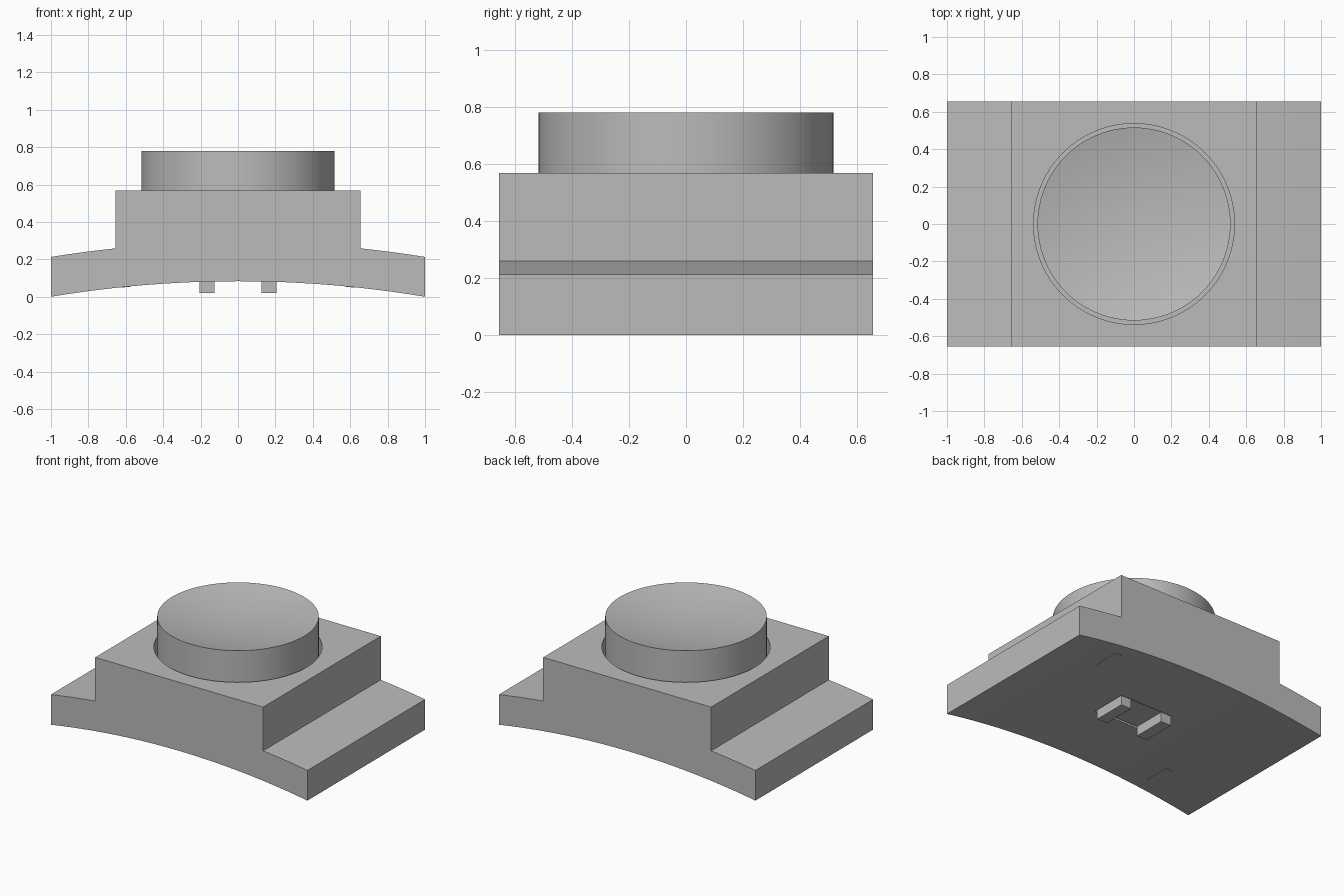
import bpy, bmesh, math

if "Cube" in bpy.data.objects:
    bpy.data.objects.remove(bpy.data.objects["Cube"], do_unlink=True)

grey = bpy.data.materials.new("plain grey")
grey.use_nodes = True
GREY = (0.5, 0.5, 0.5, 1)
grey.diffuse_color = GREY
grey.node_tree.nodes["Principled BSDF"].inputs["Base Color"].default_value = GREY

RADIUS = 6.07   # curvature of the underside
CROWN = 0.083   # height of the underside at the middle
STEPS = 24


def arch(x, lift=0.0):
    """Height of an arc concentric with the underside."""
    r = RADIUS + lift
    return CROWN - RADIUS + math.sqrt(r * r - x * x)


def arc_points(x0, x1, lift=0.0, steps=STEPS):
    xs = [x0 + (x1 - x0) * i / steps for i in range(steps + 1)]
    return [(x, arch(x, lift)) for x in xs]


def finish(name, bm, smooth=True):
    bmesh.ops.recalc_face_normals(bm, faces=bm.faces)
    mesh = bpy.data.meshes.new(name)
    bm.to_mesh(mesh)
    bm.free()
    mesh.materials.append(grey)
    ob = bpy.data.objects.new(name, mesh)
    bpy.context.collection.objects.link(ob)
    if smooth:
        shade(ob)
    return ob


def shade(ob):
    bpy.ops.object.select_all(action="DESELECT")
    ob.select_set(True)
    bpy.context.view_layer.objects.active = ob
    bpy.ops.object.shade_smooth_by_angle(angle=math.radians(30))


def add_prism(bm, outline, y0, y1):
    """Extrude an x-z outline along y."""
    face = bm.faces.new([bm.verts.new((x, y0, z)) for x, z in outline])
    out = bmesh.ops.extrude_face_region(bm, geom=[face])["geom"]
    verts = [g for g in out if isinstance(g, bmesh.types.BMVert)]
    bmesh.ops.translate(bm, verts=verts, vec=(0, y1 - y0, 0))


def add_box(bm, x0, x1, y0, y1, z0, z1):
    add_prism(bm, [(x0, z0), (x1, z0), (x1, z1), (x0, z1)], y0, y1)


def add_lathe(bm, profile, segments=96):
    """Spin an r-z profile that starts and ends on the axis."""
    rings = []
    for r, z in profile:
        n = 1 if r == 0 else segments
        rings.append([bm.verts.new((r * math.cos(math.tau * i / n),
                                    r * math.sin(math.tau * i / n), z)) for i in range(n)])
    for a, b in zip(rings, rings[1:]):
        for i in range(segments):
            j = i + 1
            quad = [a[i % len(a)], a[j % len(a)], b[j % len(b)], b[i % len(b)]]
            bm.faces.new(list(dict.fromkeys(quad)))


def cut(ob, cutter):
    mod = ob.modifiers.new("cut", "BOOLEAN")
    mod.operation, mod.solver, mod.object = "DIFFERENCE", "EXACT", cutter
    bpy.ops.object.select_all(action="DESELECT")
    bpy.context.view_layer.objects.active = ob
    ob.select_set(True)
    bpy.ops.object.modifier_apply(modifier=mod.name)


# Housing: arched base with two wings and a square block on top
DEPTH, BLOCK, BLOCK_TOP = 0.655, 0.655, 0.567
outline = arc_points(-1, 1)
outline += arc_points(1, BLOCK, 0.21, 6)
outline += [(BLOCK, BLOCK_TOP), (-BLOCK, BLOCK_TOP)]
outline += arc_points(-BLOCK, -1, 0.21, 6)
bm = bmesh.new()
add_prism(bm, outline, -DEPTH, DEPTH)
housing = finish("housing", bm, smooth=False)

# Bottom panel: flush plate with notched short sides
bm = bmesh.new()


def add_panel_piece(x0, x1, y0, y1):
    lower = arc_points(x0, x1, -0.002)
    upper = arc_points(x1, x0, 0.006)
    add_prism(bm, lower + upper, y0, y1)


add_panel_piece(-0.57, 0.57, -0.555, 0.555)
for x0, x1 in ((-0.62, -0.57), (0.57, 0.62)):
    for y0, y1 in ((-0.555, -0.36), (0.36, 0.555)):
        add_panel_piece(x0, x1, y0, y1)
panel = finish("bottom_panel", bm, smooth=False)

# Button bore and clip opening
bm = bmesh.new()
add_lathe(bm, [(0, 0.3), (0.537, 0.3), (0.537, 0.7), (0, 0.7)])
bore = finish("bore_cutter", bm, smooth=False)
bm = bmesh.new()
add_box(bm, -0.215, 0.215, -0.13, 0.13, 0, 0.12)
opening = finish("clip_cutter", bm, smooth=False)
cut(housing, bore)
cut(housing, opening)
cut(panel, opening)
for helper in (bore, opening):
    bpy.data.objects.remove(helper, do_unlink=True)
shade(housing)
shade(panel)

# Button with a shallow spherical dish
R, TOP, DISH = 0.516, 0.78, 0.06
profile = [(0, 0.29), (R, 0.29)]
profile += [(R * t / 12, TOP - DISH * (1 - (t / 12) ** 2)) for t in range(12, -1, -1)]
bm = bmesh.new()
add_lathe(bm, profile)
finish("button", bm)

# Clip: base plate with two legs below
bm = bmesh.new()
add_box(bm, -0.205, 0.205, -0.12, 0.12, 0.088, 0.13)
for side in (-1, 1):
    x0, x1 = sorted((side * 0.125, side * 0.205))
    add_box(bm, x0, x1, -0.12, 0.12, 0.02, 0.09)
finish("clip", bm)
